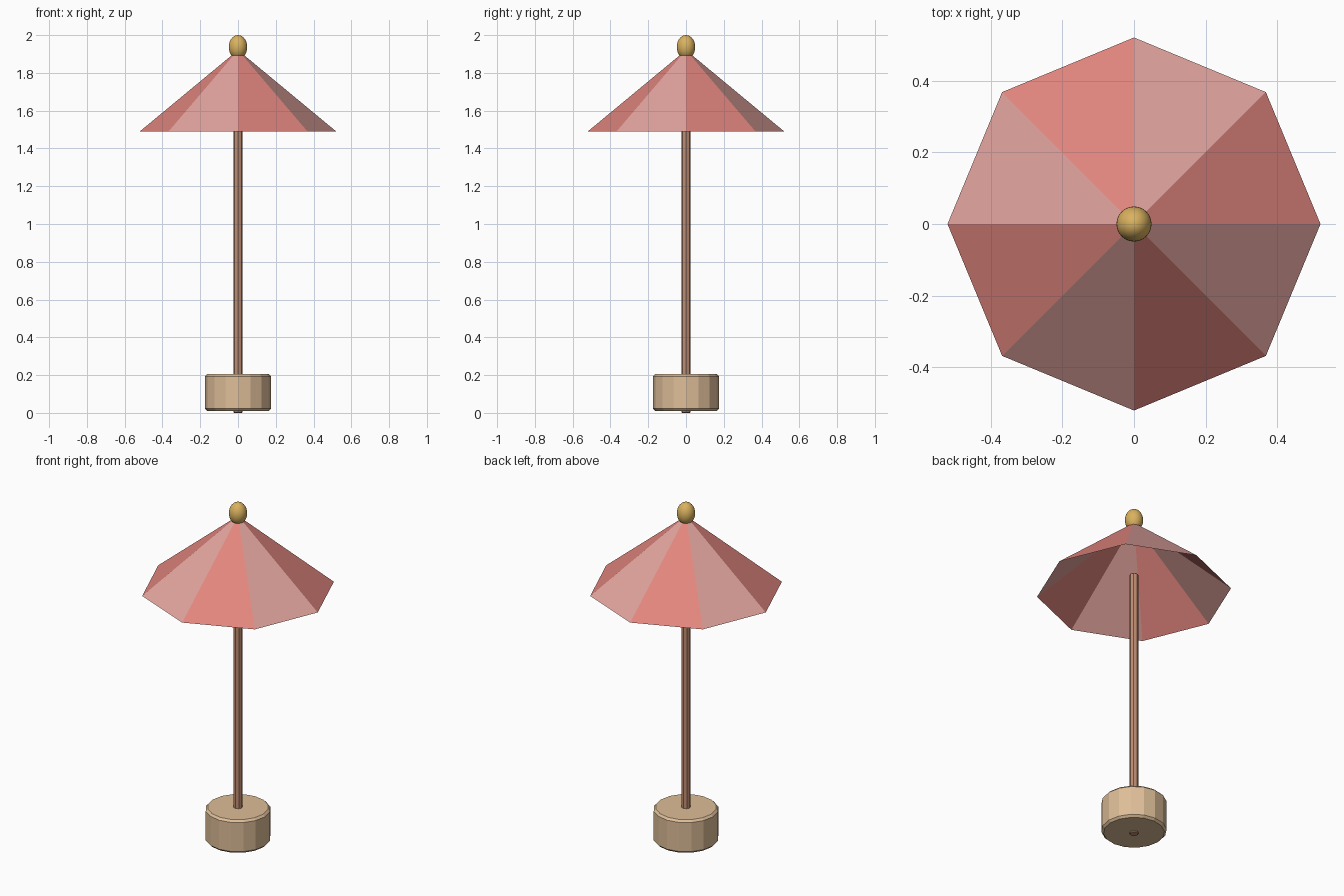
import bpy, bmesh, math

if "Cube" in bpy.data.objects:
    bpy.data.objects.remove(bpy.data.objects["Cube"])


def material(name, rgb):
    # sRGB 0-255 to linear
    lin = [((c / 255 + 0.055) / 1.055) ** 2.4 for c in rgb]
    m = bpy.data.materials.new(name)
    m.diffuse_color = (*lin, 1)
    m.use_nodes = True
    m.node_tree.nodes["Principled BSDF"].inputs["Base Color"].default_value = m.diffuse_color
    return m


red = material("coral red", (226, 134, 126))
pink = material("pale pink", (226, 164, 158))
wood = material("pole wood", (192, 142, 115))
sand = material("base tan", (222, 190, 152))
gold = material("gold", (218, 178, 95))


def lathe(name, profile, sides, mats, cap_bottom=True):
    """Revolve (radius, z) rings around z; side panels alternate through mats."""
    bm = bmesh.new()
    angles = [2 * math.pi * i / sides for i in range(sides)]
    rings = [[bm.verts.new((r * math.cos(a), r * math.sin(a), z)) for a in angles]
             for r, z in profile]
    for low, high in zip(rings, rings[1:]):
        for i in range(sides):
            j = (i + 1) % sides
            f = bm.faces.new((low[i], low[j], high[j], high[i]))
            f.material_index = i % len(mats)
    bm.faces.new(rings[-1])
    if cap_bottom:
        bm.faces.new(rings[0][::-1])
    mesh = bpy.data.meshes.new(name)
    bm.to_mesh(mesh)
    bm.free()
    for m in mats:
        mesh.materials.append(m)
    obj = bpy.data.objects.new(name, mesh)
    bpy.context.collection.objects.link(obj)
    return obj


# Weighted base with softened rims
lathe("base", [(0.163, 0.01), (0.175, 0.022), (0.175, 0.193), (0.163, 0.205)], 16, [sand])

# Pole, running through the base and ending under the canopy
lathe("pole", [(0.021, 0.0), (0.025, 0.004), (0.025, 1.596), (0.021, 1.6)], 8, [wood])

# Open eight-panel canopy
lathe("canopy", [(0.52, 1.49), (0.025, 1.9)], 8, [red, pink], cap_bottom=False)

# Egg-shaped finial
bpy.ops.mesh.primitive_uv_sphere_add(segments=24, ring_count=16, radius=1, location=(0, 0, 1.937))
finial = bpy.context.object
finial.name = "finial"
finial.scale = (0.049, 0.049, 0.063)
finial.data.materials.append(gold)
bpy.ops.object.shade_smooth()
